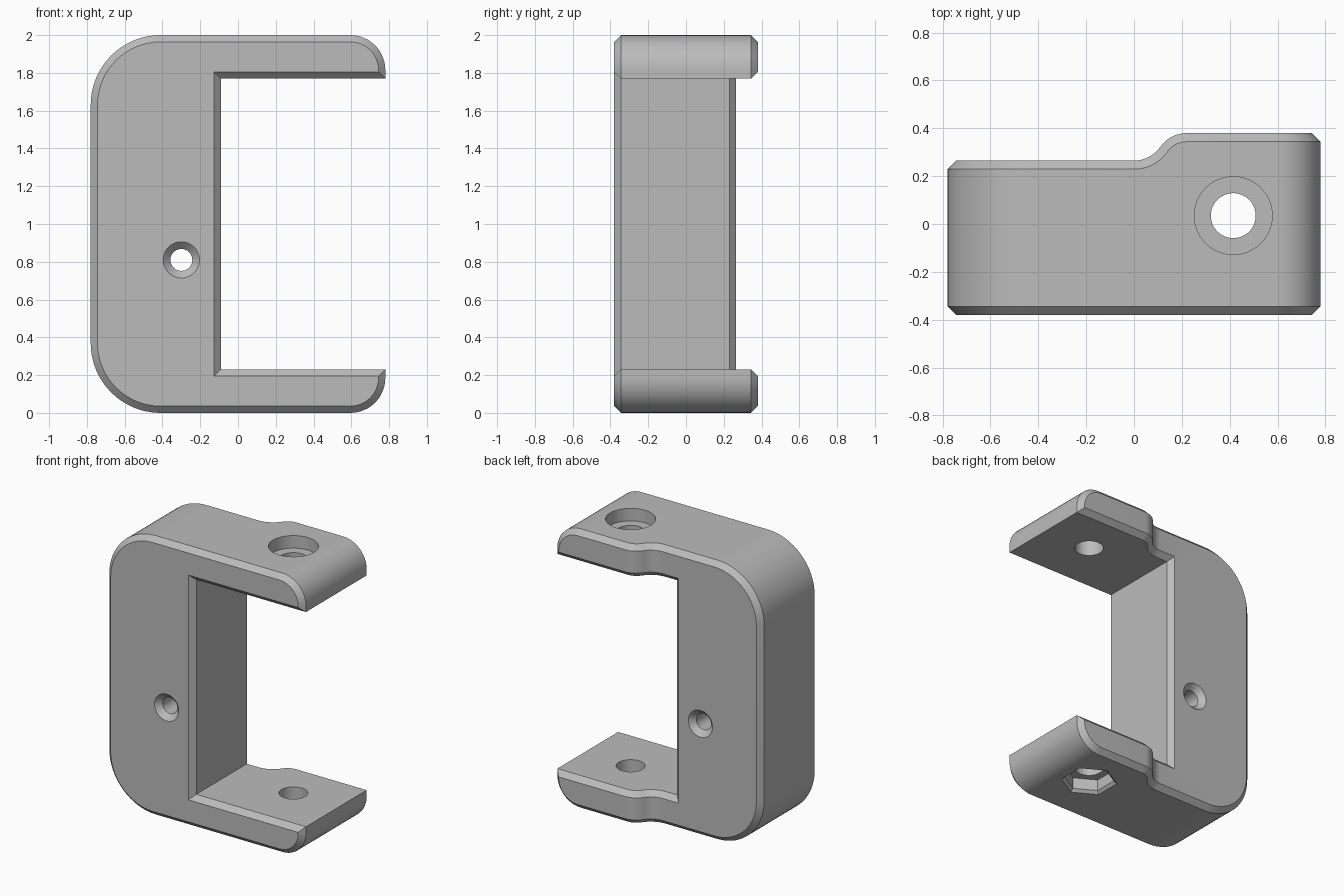
import bpy, bmesh
from math import sin, cos, pi, atan2, radians
from mathutils import Matrix

if "Cube" in bpy.data.objects:
    bpy.data.objects.remove(bpy.data.objects["Cube"])

CH = 0.036                                   # chamfer width
X, FRONT, BACK_LOW, BACK_HIGH = 0.78, -0.38, 0.265, 0.38
ARM_Z, SPINE_X = 1.77, -0.09                 # opening edges
S_LEN, S_STEPS, BIG, TIP = 0.22, 8, 0.37, 0.185

mat = bpy.data.materials.new("grey plastic")
mat.use_nodes = True
grey = (0.5, 0.5, 0.5, 1)
mat.diffuse_color = grey
mat.node_tree.nodes["Principled BSDF"].inputs["Base Color"].default_value = grey


def arc(cx, cz, r, a0, a1, n):
    angles = [radians(a0 + (a1 - a0) * i / n) for i in range(n + 1)]
    return [(cx + r * cos(a), cz + r * sin(a)) for a in angles]


def s_curve(d):
    """Step in the back face, seen from above, moved inward by d."""
    rise = BACK_HIGH - BACK_LOW
    turn = 2 * atan2(rise, S_LEN)
    r = S_LEN / (2 * sin(turn))
    angles = [turn * i / S_STEPS for i in range(S_STEPS + 1)]
    low = [((r + d) * sin(t), BACK_LOW + r - (r + d) * cos(t)) for t in angles]
    high = [(S_LEN - (r - d) * sin(t), BACK_HIGH - r + (r - d) * cos(t)) for t in angles]
    return low + high[::-1][1:]


def ring(inset, depth, front):
    """Closed C outline: inset in the xz plane, depth in from the front or back."""
    step = s_curve(0 if front else depth)
    low = FRONT + depth if front else BACK_LOW - depth
    high = FRONT + depth if front else BACK_HIGH - depth
    mid = [(x, low if front else y) for x, y in step]
    big = arc(-X + BIG, 2 - BIG, BIG - inset, 180, 90, 16)
    tip = arc(X - TIP, 2 - TIP, TIP - inset, 90, 0, 12) + [(X - inset, ARM_Z + inset)]
    half = [(x, low, z) for x, z in big]
    half += [(x, y, 2 - inset) for x, y in mid]
    half += [(x, high, z) for x, z in tip]
    half += [(x, y, ARM_Z + inset) for x, y in mid[::-1]]
    half += [(SPINE_X - inset, low, ARM_Z + inset)]
    return half + [(x, y, 2 - z) for x, y, z in half[::-1]]


def finish(bm, name):
    bmesh.ops.recalc_face_normals(bm, faces=bm.faces[:])
    mesh = bpy.data.meshes.new(name)
    bm.to_mesh(mesh)
    bm.free()
    obj = bpy.data.objects.new(name, mesh)
    bpy.context.collection.objects.link(obj)
    mesh.materials.append(mat)
    return obj


def loft(bm, rings):
    loops = [[bm.verts.new(p) for p in r] for r in rings]
    n = len(loops[0])
    for a, b in zip(loops, loops[1:]):
        for i in range(n):
            j = (i + 1) % n
            bm.faces.new((a[i], a[j], b[j], b[i]))
    return loops


# Clamp body with chamfered front and back rims
bm = bmesh.new()
loops = loft(bm, [ring(CH, 0, True), ring(0, CH, True), ring(0, CH, False), ring(CH, 0, False)])
for loop in (loops[0], loops[-1]):
    half = len(loop) // 2
    first, last = 17, 17 + 2 * S_STEPS       # step stations on the outer edge
    inner = half - 2                         # matching station on the inner edge
    for arm in (loop[:half], loop[half:][::-1]):
        for k in range(2 * S_STEPS):
            bm.faces.new((arm[first + k], arm[first + k + 1], arm[inner - k - 1], arm[inner - k]))
        bm.faces.new(arm[last:inner - 2 * S_STEPS + 1])
    up, down = loop[:half], loop[half:][::-1]
    bm.faces.new(up[:first + 1] + up[inner:] + down[inner:][::-1] + down[:first + 1][::-1])
body = finish(bm, "clamp_body")


def cut(name, sections, sides, matrix, start=0.0):
    """Subtract a stepped round or polygonal shape given as (height, radius)."""
    tool_bm = bmesh.new()
    rings = [[(r * cos(start + 2 * pi * i / sides), r * sin(start + 2 * pi * i / sides), z)
              for i in range(sides)] for z, r in sections]
    tool = loft(tool_bm, rings)
    tool_bm.faces.new(tool[0])
    tool_bm.faces.new(tool[-1])
    tool_bm.transform(matrix)
    cutter = finish(tool_bm, name)
    cutter.hide_render = True
    mod = body.modifiers.new(name, 'BOOLEAN')
    mod.operation, mod.solver, mod.object = 'DIFFERENCE', 'EXACT', cutter
    bpy.context.view_layer.objects.active = body
    bpy.ops.object.modifier_apply(modifier=name)
    bpy.data.objects.remove(cutter)


# Bolt hole with counterbore above and nut pocket below
bolt = Matrix.Translation((0.415, 0.035, 0))
cut("bolt_hole", [(-0.1, 0.094), (1.91, 0.094), (1.91, 0.163), (2.1, 0.163)], 48, bolt)
cut("nut_pocket", [(-0.02, 0.205), (0.02, 0.165), (0.1, 0.165)], 6, bolt, pi / 6)

# Screw hole through the spine, countersunk on both sides
screw = Matrix.Translation((-0.3, 0, 0.81)) @ Matrix.Rotation(-pi / 2, 4, 'X')
cut("screw_hole", [(FRONT - 0.02, 0.116), (FRONT + 0.038, 0.058),
                   (BACK_LOW - 0.038, 0.058), (BACK_LOW + 0.02, 0.116)], 40, screw)

bpy.ops.object.select_all(action='DESELECT')
body.select_set(True)
bpy.context.view_layer.objects.active = body
bpy.ops.object.shade_smooth_by_angle(angle=radians(25))
